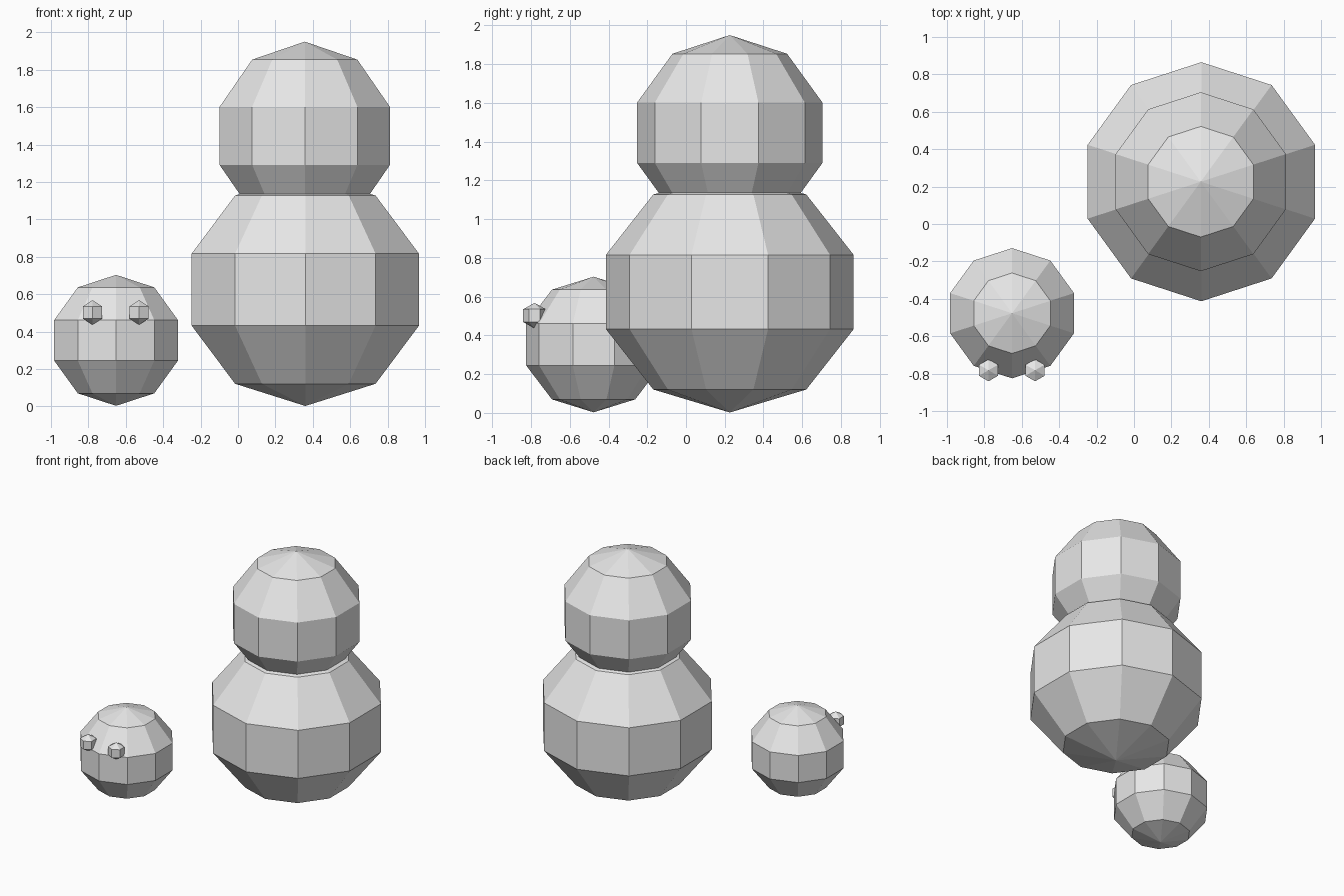
import bpy
from mathutils import Matrix

if "Cube" in bpy.data.objects:
    bpy.data.objects.remove(bpy.data.objects["Cube"])

# One plain grey for everything
GREY = (0.8, 0.8, 0.8, 1)
grey = bpy.data.materials.new("plain grey")
grey.use_nodes = True
grey.diffuse_color = GREY
grey.node_tree.nodes["Principled BSDF"].inputs["Base Color"].default_value = GREY


def ball(name, centre, radius, height, segments=10, rings=5):
    """Flat-faced ball with its own horizontal and vertical radius."""
    bpy.ops.mesh.primitive_uv_sphere_add(
        segments=segments, ring_count=rings, radius=1, location=centre)
    obj = bpy.context.object
    obj.name = name
    obj.data.transform(Matrix.Diagonal((radius, radius, height, 1)))
    obj.data.materials.append(grey)
    bpy.ops.object.shade_flat()
    return obj


# Large figure: body with a head resting on it
ball("large_body", (0.36, 0.226, 0.624), 0.672, 0.622)
ball("large_head", (0.357, 0.226, 1.446), 0.503, 0.504)

# Small figure: round body with two eyes at the front
ball("small_body", (-0.652, -0.477, 0.353), 0.366, 0.35)
for side, x in (("right", -0.778), ("left", -0.529)):
    ball(side + "_eye", (x, -0.782, 0.502), 0.068, 0.066, segments=6, rings=3)
